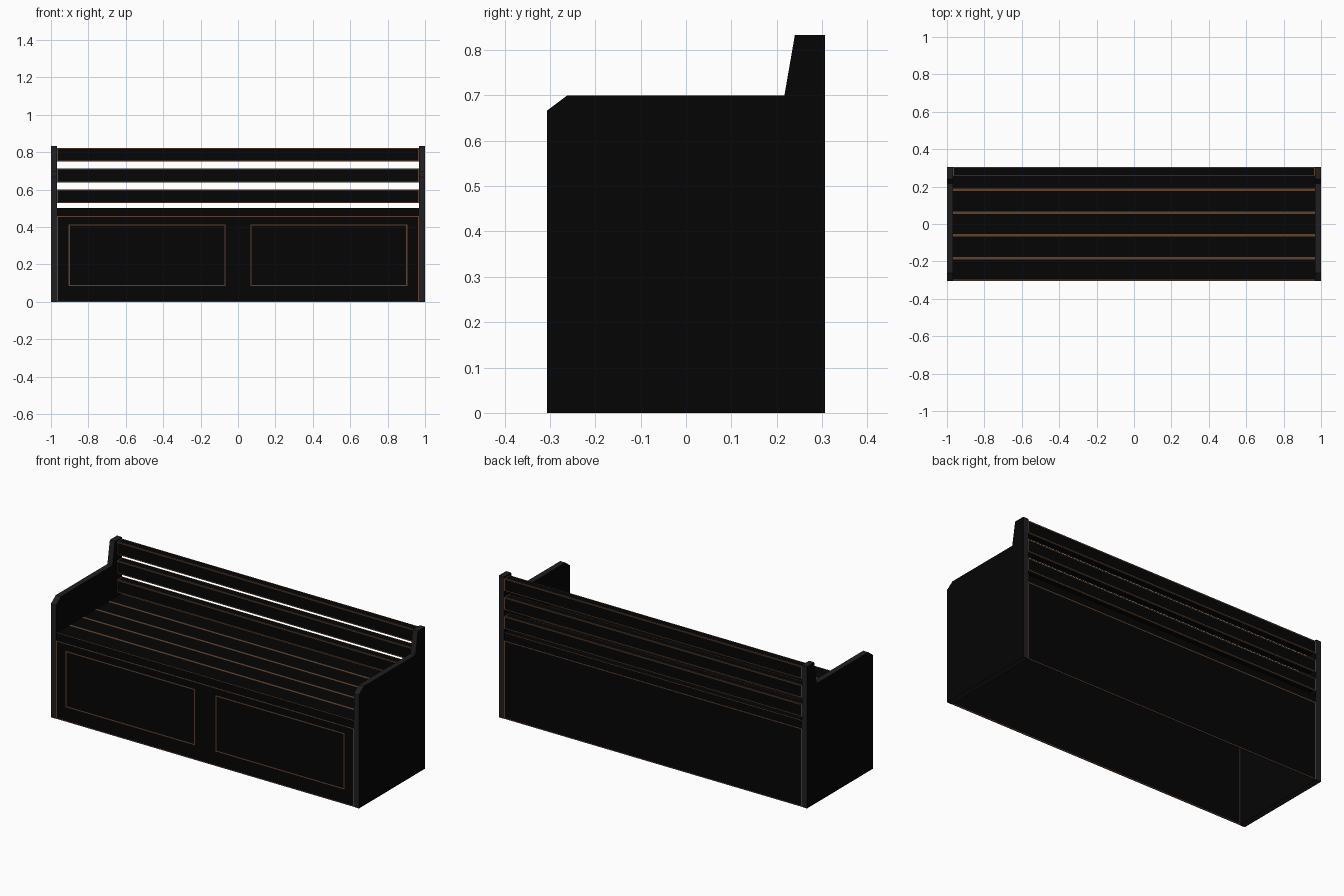
import bpy, bmesh
from mathutils import Vector, Matrix

if "Cube" in bpy.data.objects:
    bpy.data.objects.remove(bpy.data.objects["Cube"])


def material(name, rgb):
    m = bpy.data.materials.new(name)
    m.diffuse_color = (*rgb, 1)
    m.use_nodes = True
    m.node_tree.nodes["Principled BSDF"].inputs["Base Color"].default_value = m.diffuse_color
    return m


BLACK = material("black_paint", (0.0015, 0.0015, 0.0015))
WORN = material("worn_edge", (0.12, 0.055, 0.027))
RIM = material("charcoal_rim", (0.014, 0.014, 0.016))
HALF_X, HALF_Y = 0.967, 0.306


def finish(bm, name, mats):
    bmesh.ops.recalc_face_normals(bm, faces=bm.faces)
    mesh = bpy.data.meshes.new(name)
    bm.to_mesh(mesh)
    bm.free()
    for m in mats:
        mesh.materials.append(m)
    ob = bpy.data.objects.new(name, mesh)
    bpy.context.collection.objects.link(ob)
    return ob


def board(y0, y1, z0, z1):
    """Full-width sharp-edged plank."""
    bm = bmesh.new()
    bmesh.ops.create_cube(bm, size=1, matrix=Matrix.Translation((0, (y0 + y1) / 2, (z0 + z1) / 2))
                          @ Matrix.Diagonal((2 * HALF_X, y1 - y0, z1 - z0, 1)))
    return bm


def worn_border(bm, faces, width=0.008):
    """Paint a flat worn line just inside the edge of each face."""
    ring = bmesh.ops.inset_individual(bm, faces=faces, thickness=width, depth=0)
    for f in ring["faces"]:
        f.material_index = 1


def score(bm, axis, side, cuts, across):
    """Cut straight lines into the faces that look along one direction."""
    for co, no in [(Vector(across[a]) * v, across[a]) for a, v in cuts]:
        bm.normal_update()
        faces = [f for f in bm.faces if f.normal[axis] * side > 0.99]
        geom = list({g for f in faces for g in (*f.verts, *f.edges, f)})
        bmesh.ops.bisect_plane(bm, geom=geom, plane_co=co, plane_no=Vector(no))
    bm.normal_update()
    return [f for f in bm.faces if f.normal[axis] * side > 0.99]


AXES = {"x": (1, 0, 0), "y": (0, 1, 0), "z": (0, 0, 1)}

# Side panels, extruded from the arm and backrest outline
outline = [(-HALF_Y, 0), (HALF_Y, 0), (HALF_Y, 0.833), (0.24, 0.833),
           (0.217, 0.70), (-0.262, 0.70), (-HALF_Y, 0.667)]
for name, x in (("left_side", -1.0), ("right_side", HALF_X)):
    bm = bmesh.new()
    face = bm.faces.new([bm.verts.new((x, y, z)) for y, z in outline])
    ext = bmesh.ops.extrude_face_region(bm, geom=[face], use_keep_orig=True)
    bmesh.ops.translate(bm, vec=(1 - HALF_X, 0, 0),
                        verts=[v for v in ext["geom"] if isinstance(v, bmesh.types.BMVert)])
    bm.normal_update()
    for f in bm.faces:
        f.material_index = 0 if abs(f.normal.x) > 0.9 else 1
    finish(bm, name, [BLACK, RIM])

# Seat, with worn lines between its five planks
bm = board(-0.304, 0.304, 0.46, 0.503)
joints = [-0.304 + i * 0.608 / 5 for i in range(6)]
cuts = [("y", j + d) for j in joints for d in (-0.007, 0.007) if abs(j + d) < 0.304]
for f in score(bm, 2, 1, cuts, AXES):
    y = f.calc_center_median().y
    if min(abs(y - j) for j in joints) < 0.008:
        f.material_index = 1
finish(bm, "seat", [BLACK, WORN])

# Backrest slats
for i, z in enumerate((0.528, 0.639, 0.750)):
    bm = board(0.257, 0.305, z, z + 0.074)
    worn_border(bm, bm.faces[:])
    finish(bm, f"back_slat_{i + 1}", [BLACK, WORN])

# Thin rear panel of the open-bottomed box
bm = board(0.301, 0.305, 0, 0.46)
bm.normal_update()
worn_border(bm, [f for f in bm.faces if abs(f.normal.y) > 0.9])
finish(bm, "rear_panel", [BLACK, WORN])

# Thin front panel with a worn border and two framed fields
bm = board(-0.305, -0.301, 0, 0.46)
bm.normal_update()
worn_border(bm, [f for f in bm.faces if abs(f.normal.y) > 0.9])
cuts = [("x", x) for x in (-0.905, -0.067, 0.067, 0.905)] + [("z", 0.085), ("z", 0.415)]
fields = []
for f in score(bm, 1, -1, cuts, AXES):
    c = f.calc_center_median()
    if 0.067 < abs(c.x) < 0.905 and 0.085 < c.z < 0.415:
        fields.append(f)
worn_border(bm, fields, 0.009)
finish(bm, "front_panel", [BLACK, WORN])
